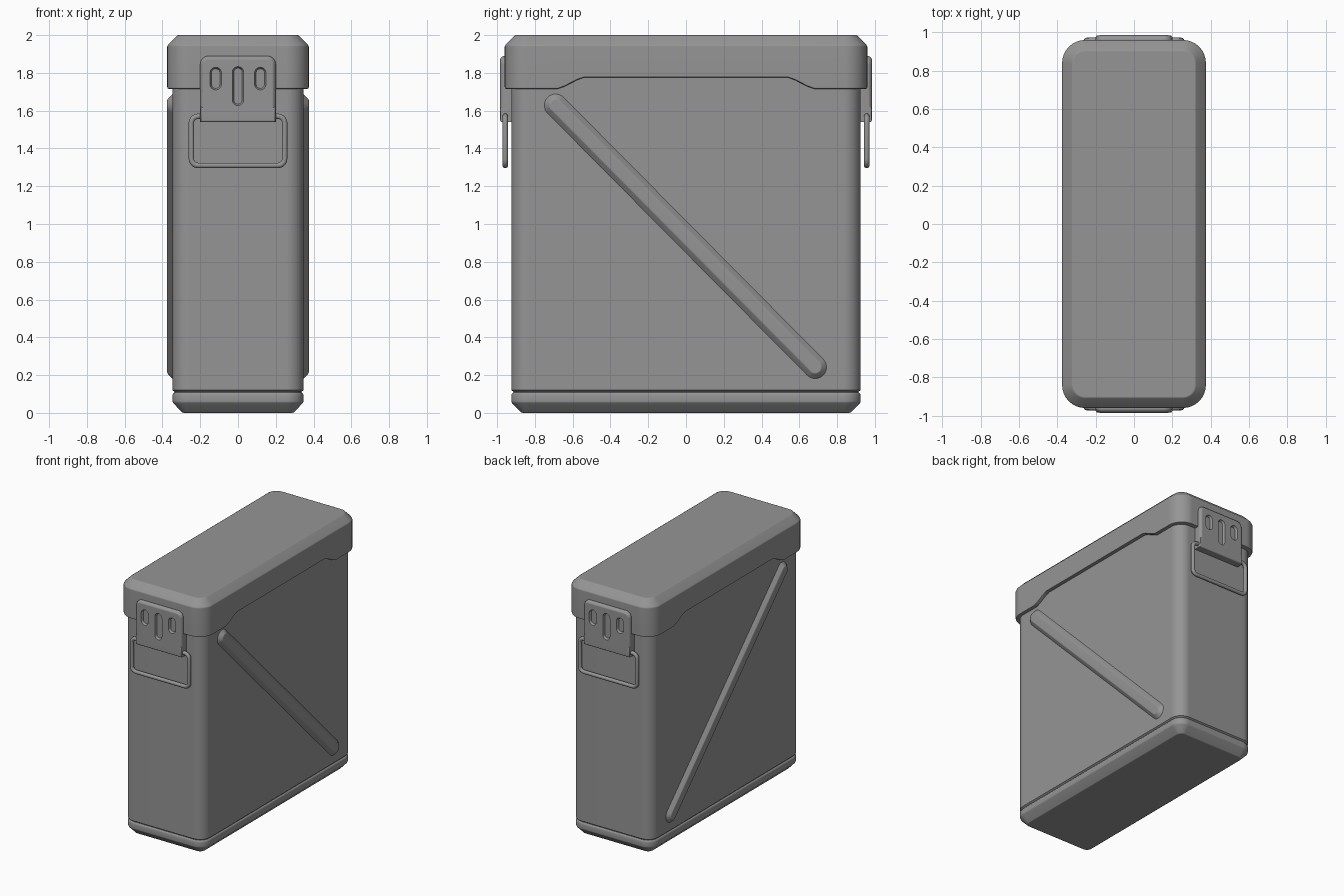
import bpy, bmesh, math

if "Cube" in bpy.data.objects:
    bpy.data.objects.remove(bpy.data.objects["Cube"])

paint = bpy.data.materials.new("dark_grey_paint")
paint.diffuse_color = (0.3, 0.3, 0.3, 1)
paint.use_nodes = True
paint.node_tree.nodes["Principled BSDF"].inputs["Base Color"].default_value = paint.diffuse_color


def outline(hx, hy, r, n=8, stops=()):
    """Rounded rectangle, with optional extra points along the two x sides."""
    pts = []
    for k, (sx, sy) in enumerate([(1, 1), (-1, 1), (-1, -1), (1, -1)]):
        for i in range(n + 1):
            a = math.pi / 2 * (k + i / n)
            pts.append((sx * (hx - r) + r * math.cos(a), sy * (hy - r) + r * math.sin(a)))
        if k == 1:
            pts += [(-hx, s) for s in reversed(stops)]
        if k == 3:
            pts += [(hx, s) for s in stops]
    return pts


def loft(name, size, rings, place=lambda a, b, h: (a, b, h), n=8, stops=()):
    """Skin rings of (inset, height); height may be a function of the second axis."""
    hx, hy, r = size
    bm = bmesh.new()
    loops = []
    for inset, h in rings:
        pts = outline(hx - inset, hy - inset, r - inset, n, stops)
        loops.append([bm.verts.new(place(a, b, h(b) if callable(h) else h)) for a, b in pts])
    m = len(loops[0])
    for lo, hi in zip(loops, loops[1:]):
        for i in range(m):
            j = (i + 1) % m
            bm.faces.new((lo[i], lo[j], hi[j], hi[i]))
    bm.faces.new(loops[0][::-1])
    bm.faces.new(loops[-1])
    bmesh.ops.recalc_face_normals(bm, faces=bm.faces)
    return mesh_object(name, bm)


def mesh_object(name, bm):
    me = bpy.data.meshes.new(name)
    bm.to_mesh(me)
    bm.free()
    me.materials.append(paint)
    ob = bpy.data.objects.new(name, me)
    bpy.context.collection.objects.link(ob)
    return ob


def select(ob):
    bpy.ops.object.select_all(action='DESELECT')
    ob.select_set(True)
    bpy.context.view_layer.objects.active = ob


def finish(ob, mirror_axis=None, angle=35):
    """Optional mirror copy, then smooth bevels around flat panels."""
    select(ob)
    bpy.ops.object.shade_smooth_by_angle(angle=math.radians(angle))
    if mirror_axis is not None:
        mod = ob.modifiers.new("mirror", 'MIRROR')
        mod.use_axis = [i == mirror_axis for i in range(3)]
    ob.modifiers.new("flat_panels", 'WEIGHTED_NORMAL').keep_sharp = True


# Body with chamfered foot and groove above it
finish(loft("can_body", (0.347, 0.925, 0.09),
            [(0.06, 0), (0.05, 0.004), (0.004, 0.052), (0, 0.062), (0, 0.096), (0.006, 0.105),
             (0.012, 0.108), (0.012, 0.112), (0, 0.12), (0, 1.84)]))


# Lid, with its lower edge raised along the long sides
def rim(lift):
    def z(y):
        t = min(max((0.68 - abs(y)) / 0.14, 0), 1)
        return 1.715 + 0.06 * (0.5 * t + 0.5 * t * t * (3 - 2 * t)) + lift
    return z


steps = [0.54, 0.575, 0.61, 0.645, 0.68]
finish(loft("lid", (0.375, 0.96, 0.12),
            [(0.05, 1.86), (0.05, rim(0)), (0.01, rim(0)), (0.003, rim(0.003)), (0, rim(0.01)),
             (0, 1.94), (0.005, 1.95), (0.05, 1.995), (0.06, 2.0)],
            stops=[-s for s in reversed(steps)] + steps))

# Diagonal stiffening rib on each long side
(y0, z0), (y1, z1) = (-0.69, 1.628), (0.684, 0.242)
length = math.hypot(y1 - y0, z1 - z0)
dy, dz = (y1 - y0) / length, (z1 - z0) / length
rib = loft("diagonal_rib", (length / 2 + 0.06, 0.06, 0.06),
           [(0, 0.335), (0, 0.347), (0.024, 0.371), (0.032, 0.375)],
           lambda a, b, h: (h, (y0 + y1) / 2 + a * dy - b * dz, (z0 + z1) / 2 + a * dz + b * dy))
finish(rib, 0)

# Latch plate with three recessed slots
plate = loft("latch_plate", (0.2, 0.1725, 0.045),
             [(0, -0.915), (0, -0.965), (0.004, -0.973), (0.012, -0.981), (0.02, -0.985)],
             lambda a, b, h: (a, h, 1.7175 + b))
for x, z, half in ((-0.118, 1.77, 0.06), (0, 1.73, 0.103), (0.118, 1.77, 0.06)):
    cutter = loft("slot_cutter", (0.03, half, 0.03), [(0, -1.0), (0, -0.985), (0.008, -0.968)],
                  lambda a, b, h: (x + a, h, z + b))
    cutter.hide_render = True
    mod = plate.modifiers.new("slot", 'BOOLEAN')
    mod.operation = 'DIFFERENCE'
    mod.solver = 'EXACT'
    mod.object = cutter
    select(plate)
    bpy.ops.object.modifier_apply(modifier=mod.name)
    bpy.data.objects.remove(cutter)
finish(plate, 1)

# Hinge block squaring off the foot of the latch
bm = bmesh.new()
bmesh.ops.create_cube(bm, size=1)
for v in bm.verts:
    v.co = (v.co.x * 0.4, -0.95 + v.co.y * 0.068, 1.58 + v.co.z * 0.08)
bmesh.ops.bevel(bm, geom=[e for e in bm.edges if all(v.co.y < -0.95 for v in e.verts)],
                offset=0.01, segments=3, profile=0.5, affect='EDGES')
finish(mesh_object("latch_hinge", bm), 1, 40)

# Wire pull handle below each latch
for side, name in ((-1, "front_handle"), (1, "back_handle")):
    cu = bpy.data.curves.new(name, 'CURVE')
    cu.dimensions = '3D'
    cu.bevel_depth = 0.015
    cu.bevel_resolution = 3
    cu.materials.append(paint)
    pts = outline(0.247, 0.13, 0.035, 5)
    sp = cu.splines.new('POLY')
    sp.points.add(len(pts) - 1)
    for p, (a, b) in zip(sp.points, pts):
        p.co = (a, side * 0.957, 1.44 + b, 1)
    sp.use_cyclic_u = True
    ob = bpy.data.objects.new(name, cu)
    bpy.context.collection.objects.link(ob)
    select(ob)
    bpy.ops.object.convert(target='MESH')
    bpy.ops.object.shade_smooth()
